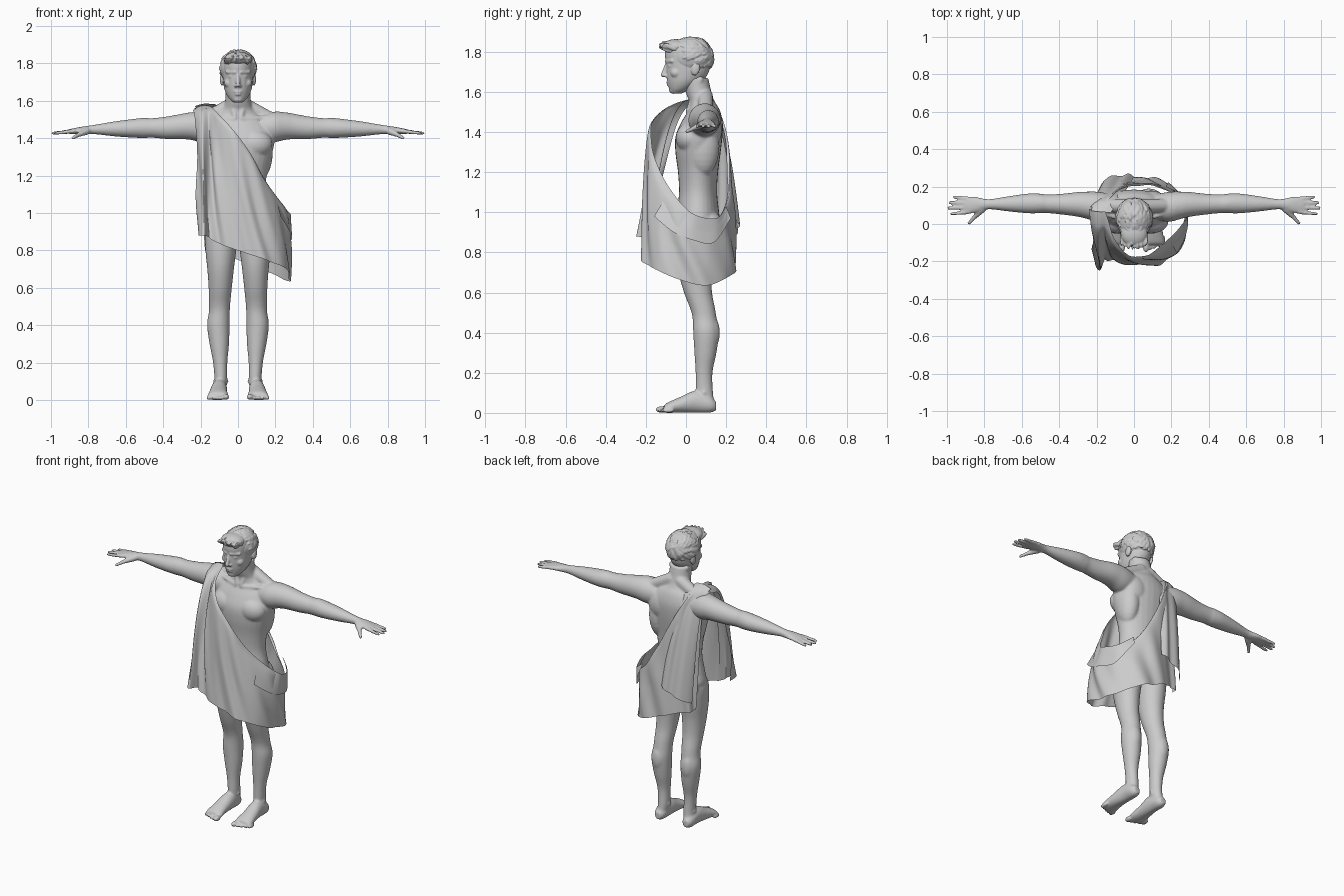
import bpy, bmesh, math, random
from mathutils import Vector, Matrix

random.seed(4)


def resample(pts, n):
    """Catmull-Rom resampling of a short list of tuples."""
    P = [Vector(p) for p in pts]
    P = [P[0] * 2 - P[1]] + P + [P[-1] * 2 - P[-2]]
    out = []
    for k in range(n):
        f = k / (n - 1) * (len(pts) - 1)
        i = min(int(f), len(pts) - 2)
        t = f - i
        a, b, c, d = P[i:i + 4]
        out.append(0.5 * (2 * b + (c - a) * t + (2 * a - 5 * b + 4 * c - d) * t * t
                          + (3 * b - a - 3 * c + d) * t ** 3))
    return out


def skin(g, rings, closed=True):
    """Add rows of points to g = (verts, faces) and bridge them."""
    V, F = g
    o, n = len(V), len(rings[0])
    for r in rings:
        V.extend(r)
    for i in range(len(rings) - 1):
        for k in range(n if closed else n - 1):
            a, b = o + i * n + k, o + i * n + (k + 1) % n
            F.append((a, b, b + n, a + n))
    if closed:
        F.append(tuple(range(o, o + n)))
        F.append(tuple(range(o + (len(rings) - 1) * n, o + len(rings) * n)))


def loft(g, stations, axis, s=1, seg=28):
    """Skin ellipses: (position on axis, two centre coords, two radii)."""
    rings = []
    o = [i for i in range(3) if i != axis]
    for t, c1, c2, r1, r2 in resample(stations, len(stations) * 4):
        ring = []
        for k in range(seg):
            a = 2 * math.pi * k / seg
            p = [t, t, t]
            p[o[0]] = c1 + r1 * math.cos(a)
            p[o[1]] = c2 + r2 * math.sin(a)
            ring.append((p[0] * s, p[1], p[2]))
        rings.append(ring)
    skin(g, rings)


def ball(g, c, r, s=1, rot=Matrix.Identity(3), seg=16):
    c, h, rings = Vector((c[0] * s, c[1], c[2])), seg // 2, []
    for i in range(h + 1):
        t = math.radians(-82 + 164 * i / h)
        rings.append([tuple(c + rot @ Vector((r[0] * math.cos(t) * math.cos(a), r[1] * math.cos(t) * math.sin(a),
                                              r[2] * math.sin(t))))
                      for a in (2 * math.pi * k / seg for k in range(seg))])
    skin(g, rings)


def limb(g, a, b, r0, r1, s=1):
    """Round-ended tapered rod."""
    a, b = Vector((a[0] * s, a[1], a[2])), Vector((b[0] * s, b[1], b[2]))
    d = (b - a).normalized()
    u = d.orthogonal().normalized()
    w = d.cross(u)
    rings = []
    for c, r, angles in ((a, r0, (-80, -50, -25, 0)), (b, r1, (0, 25, 50, 80))):
        for t in map(math.radians, angles):
            rings.append([tuple(c + d * r * math.sin(t) + (u * math.cos(q) + w * math.sin(q)) * r * math.cos(t))
                          for q in (math.pi * k / 6 for k in range(12))])
    skin(g, rings)


def finish(g, name, voxel=0, smooth=0):
    me = bpy.data.meshes.new(name)
    me.from_pydata(g[0], [], g[1])
    bm = bmesh.new()
    bm.from_mesh(me)
    bmesh.ops.recalc_face_normals(bm, faces=bm.faces)
    bm.to_mesh(me)
    bm.free()
    me.polygons.foreach_set("use_smooth", [True] * len(me.polygons))
    ob = bpy.data.objects.new(name, me)
    bpy.context.collection.objects.link(ob)
    if voxel:
        m = ob.modifiers.new("fuse", 'REMESH')
        m.mode, m.voxel_size, m.use_smooth_shade = 'VOXEL', voxel, True
        m = ob.modifiers.new("soften", 'SMOOTH')
        m.factor, m.iterations = 0.5, smooth


def sheet(name, top, hem, waves, amp, power, slant, nu=150, nv=40):
    """Cloth hung from a top edge to a hem, with slanting folds."""
    rows = []
    for i, (T, H) in enumerate(zip(resample(top, nu), resample(hem, nu))):
        u, row = i / (nu - 1), []
        for j in range(nv):
            v = j / (nv - 1)
            e = v ** power
            p = Vector((T.x + (H.x - T.x) * e, T.y + (H.y - T.y) * e, T.z + (H.z - T.z) * v))
            d = Vector((p.x, p.y - .03, 0)).normalized()
            w = math.sin(waves * u - slant * v) + .5 * math.sin(waves * 1.6 * u + 2 - slant * 1.3 * v)
            row.append(tuple(p + d * amp * w * min(1, .2 + 1.5 * v)))
        rows.append(row)
    g = ([], [])
    skin(g, rows, False)
    finish(g, name)


# Body: torso and neck
g = ([], [])
loft(g, [(.86, 0, .06, .13, .09), (.93, 0, .06, .172, .112), (1.0, 0, .06, .163, .105),
         (1.1, 0, .06, .145, .095), (1.2, 0, .06, .154, .1), (1.3, 0, .06, .178, .113),
         (1.38, 0, .065, .195, .117), (1.45, 0, .08, .185, .103), (1.51, 0, .09, .135, .078),
         (1.55, 0, .08, .088, .064), (1.59, 0, .065, .07, .064), (1.67, 0, .045, .066, .066)], 2)
for s in (1, -1):
    # Muscle masses
    for c, r in (((.09, .015, 1.37), (.095, .066, .075)), ((.215, .095, 1.475), (.072, .07, .068)),
                 ((.12, .085, 1.33), (.066, .082, .15)), ((.09, .115, 1.41), (.09, .064, .1)),
                 ((.08, .115, .92), (.085, .075, .085)), ((.097, .052, .52), (.04, .027, .05)),
                 ((.105, .12, .4), (.048, .049, .09)), ((.092, .09, .1), (.042, .02, .02))):
        ball(g, c, r, s, seg=24)
    limb(g, (.03, .095, 1.58), (.17, .1, 1.507), .04, .036, s)
    limb(g, (.02, .012, 1.5), (.17, .06, 1.512), .013, .014, s)
    limb(g, (.015, .012, 1.51), (.05, .07, 1.66), .013, .019, s)
    # Leg
    loft(g, [(.04, .1, .1, .033, .043), (.1, .092, .092, .034, .043), (.2, .095, .09, .038, .042),
             (.3, .1, .097, .052, .055), (.4, .105, .1, .06, .064), (.47, .1, .093, .056, .06),
             (.52, .098, .083, .057, .062), (.6, .095, .06, .062, .07), (.7, .093, .045, .071, .083),
             (.8, .092, .045, .082, .095), (.9, .09, .05, .085, .1), (.97, .085, .055, .07, .08)], 2, s)
    # Foot and toes
    loft(g, [(.15, .1, .034, .02, .022), (.12, .1, .042, .036, .041), (.05, .1, .056, .042, .055),
             (-.03, .105, .04, .048, .039), (-.09, .106, .026, .055, .026),
             (-.11, .106, .02, .05, .018)], 1, s)
    for i in range(5):
        r = .017 if i == 0 else .0115
        ball(g, (.064 + .0235 * i, -.124 + .009 * i, r), (r, .029, r), s)
    # Arm and palm
    loft(g, [(.12, .09, 1.455, .07, .07), (.19, .092, 1.46, .08, .082), (.25, .1, 1.465, .073, .074),
             (.3, .105, 1.463, .066, .068), (.38, .106, 1.456, .056, .06), (.46, .108, 1.455, .05, .052),
             (.5, .11, 1.455, .052, .054), (.56, .11, 1.453, .053, .05), (.66, .108, 1.45, .042, .04),
             (.76, .106, 1.447, .028, .026), (.8, .105, 1.444, .03, .023), (.85, .103, 1.441, .043, .018),
             (.89, .1, 1.437, .043, .014), (.91, .1, 1.436, .036, .011)], 0, s)
    # Fingers and thumb
    for y, tip, dy in ((.136, .962, .008), (.112, .985, .003), (.088, .991, -.003), (.064, .975, -.01)):
        limb(g, (.88, y, 1.438), (tip, y + dy, 1.427), .0115, .009, s)
    limb(g, (.81, .08, 1.437), (.85, .04, 1.42), .02, .013, s)
    limb(g, (.85, .04, 1.42), (.882, .004, 1.402), .0125, .0095, s)
finish(g, "body", .0065, 5)

# Head with facial features
g = ([], [])
loft(g, [(1.592, 0, -.048, .026, .026), (1.615, 0, -.03, .05, .054), (1.65, 0, -.008, .069, .085),
         (1.69, 0, .006, .078, .104), (1.74, 0, .012, .083, .112), (1.79, 0, .012, .084, .117),
         (1.83, 0, .012, .075, .105), (1.86, 0, .015, .048, .07)], 2)
limb(g, (0, -.094, 1.742), (0, -.113, 1.685), .009, .0125)
for c, r in (((0, -.083, 1.648), (.026, .016, .006)), ((0, -.081, 1.635), (.021, .016, .007)),
             ((0, -.062, 1.61), (.03, .023, .02)), ((0, -.075, 1.655), (.035, .02, .022))):
    ball(g, c, r)
for s in (1, -1):
    ball(g, (.012, -.099, 1.68), (.009, .012, .008), s)
    limb(g, (.016, -.094, 1.753), (.058, -.069, 1.754), .011, .01, s)
    ball(g, (.034, -.079, 1.73), (.015, .012, .007), s)
    ball(g, (.047, -.05, 1.695), (.028, .028, .026), s)
    ball(g, (.085, .048, 1.715), (.012, .022, .034), s, Matrix.Rotation(-.2, 3, 'X'))
finish(g, "head", .0045, 3)

# Hair: a cap with swept tufts and a raised fringe
g = ([], [])
C, R = Vector((0, .026, 1.772)), Vector((.096, .11, .097))
ball(g, C, R, seg=32)
ball(g, (0, -.05, 1.825), (.072, .07, .038), 1, seg=24)
for k in range(260):
    a, h = random.uniform(0, 2 * math.pi), random.uniform(-.4, .99)
    q = math.sqrt(1 - h * h)
    n = Vector((q * math.cos(a), q * math.sin(a), h))
    if n.y < -.25 and n.z < .45 or n.z < 0 and n.y < .25:
        continue
    fwd = Vector((random.uniform(-.4, .4), -1, .3 * (n.z > .5) - .5 * (n.z < .3)))
    y = (fwd - n * fwd.dot(n)).normalized()
    rot = Matrix((y.cross(n), y, n)).transposed() @ Matrix.Rotation(random.uniform(0, .15), 3, 'X')
    size = .0075 if n.z > .5 else .005
    ball(g, C + n * R, (.008, .03, size), 1, rot, 8)
for k in range(26):
    x = -.066 + .132 * k / 25
    ball(g, (x, -.092 + 5 * x * x + random.uniform(-.014, .006), 1.824 + random.uniform(-.012, .016) - 3 * x * x),
         (.009, .038, .012), 1, Matrix.Rotation(random.uniform(-.5, .1), 3, 'X'), 10)
finish(g, "hair", .0045, 1)

# Main wrap: right shoulder, across the front, round the left hip, up the back
sheet("main_wrap",
      [(-.24, .08, 1.55), (-.2, .08, 1.572), (-.15, .06, 1.572), (-.11, -.07, 1.535), (-.03, -.165, 1.45),
       (.06, -.17, 1.33), (.14, -.12, 1.185), (.22, -.045, 1.07), (.272, .03, .995), (.235, .14, .96),
       (.12, .2, 1.05), (.03, .205, 1.2), (-.05, .195, 1.37), (-.12, .15, 1.52), (-.16, .1, 1.572),
       (-.235, .09, 1.56)],
      [(-.215, -.16, .88), (-.185, -.25, .88), (-.155, -.19, .87), (-.11, -.2, .84), (-.03, -.215, .81),
       (.06, -.218, .78), (.16, -.205, .745), (.245, -.14, .71), (.278, -.02, .66), (.268, .1, .635),
       (.2, .2, .67), (.1, .245, .71), (0, .245, .75), (-.09, .22, .78), (-.15, .19, .79), (-.18, .15, .8)],
      56, .007, .36, 7)

# Loose end hanging down the back from the shoulder
sheet("back_panel", [(-.23, .07, 1.572), (-.18, .065, 1.585), (-.125, .06, 1.582)],
      [(-.185, .2, .86), (-.13, .25, .89), (-.06, .265, .92), (.0, .252, .95)], 10, .007, .38, 1, 50)

# Sagging fold at the left hip
sheet("hip_swag",
      [(.19, -.08, 1.11), (.25, -.01, 1.03), (.285, .05, .985), (.25, .15, .97), (.17, .2, 1.03)],
      [(.23, -.16, .98), (.275, -.06, .9), (.287, .04, .86), (.262, .14, .85), (.18, .22, .97)],
      9, .004, 1, 1, 50, 14)
